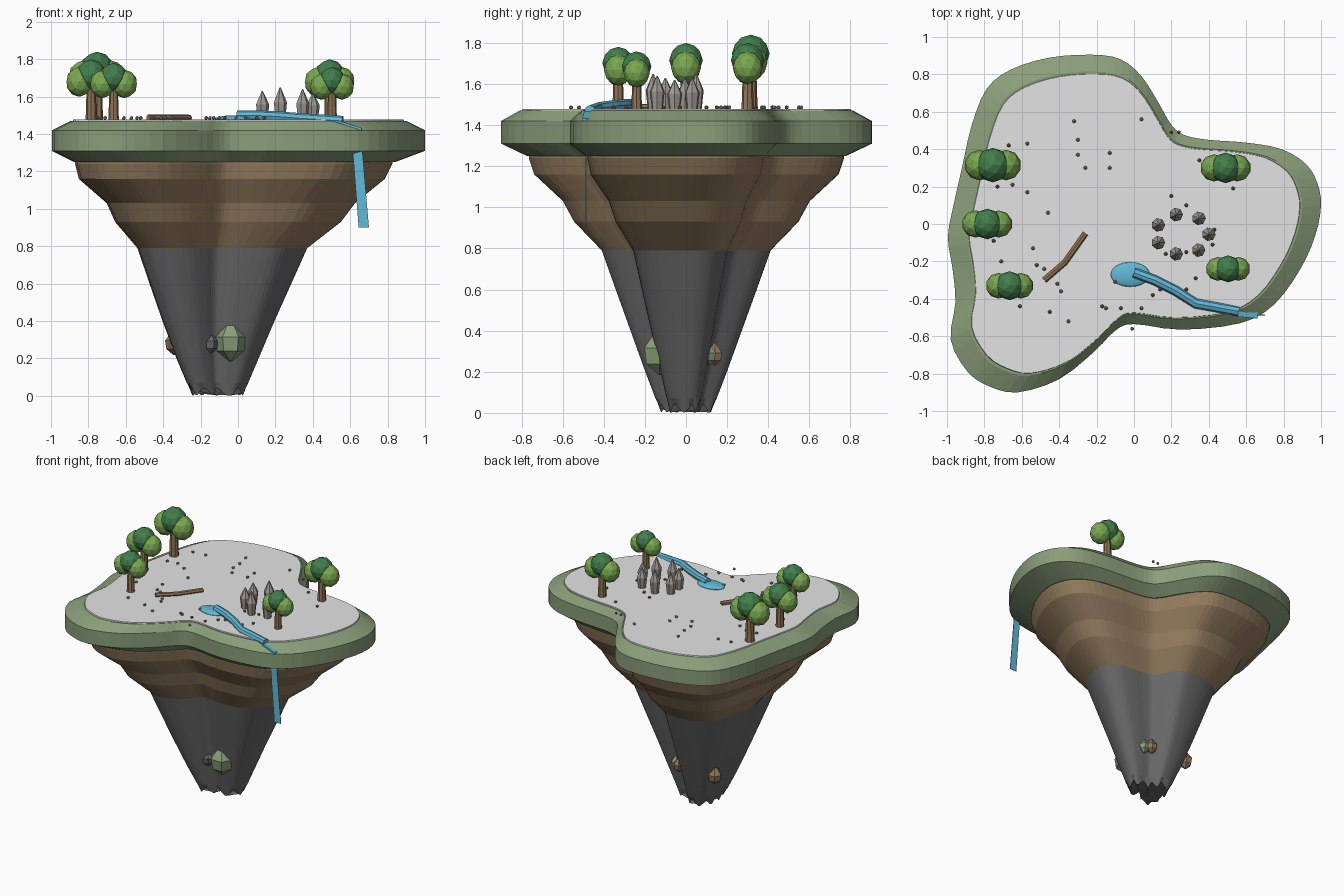
import bpy, bmesh, math, random
from mathutils import Vector, Matrix

if "Cube" in bpy.data.objects:
    bpy.data.objects.remove(bpy.data.objects["Cube"])

random.seed(4)


def mat(name, r, g, b):
    m = bpy.data.materials.new(name)
    lin = [(c / 255 / 12.92 if c < 11 else ((c / 255 + 0.055) / 1.055) ** 2.4) for c in (r, g, b)]
    m.diffuse_color = (*lin, 1)
    m.use_nodes = True
    m.node_tree.nodes["Principled BSDF"].inputs["Base Color"].default_value = m.diffuse_color
    return m


GRASS = mat("sage_green", 138, 158, 122)
EARTH = mat("earth_brown", 148, 124, 95)
ROCK = mat("dark_rock", 104, 104, 104)
GROUND = mat("pale_ground", 228, 228, 228)
BARK = mat("bark_brown", 146, 118, 86)
LEAF = mat("leaf_green", 122, 168, 80)
LEAF_DARK = mat("deep_green", 66, 126, 76)
WATER = mat("water_blue", 98, 184, 214)
STONE = mat("warm_stone", 158, 153, 146)


def finish(bm, name, material):
    bmesh.ops.recalc_face_normals(bm, faces=bm.faces)
    me = bpy.data.meshes.new(name)
    bm.to_mesh(me)
    bm.free()
    me.materials.append(material)
    ob = bpy.data.objects.new(name, me)
    bpy.context.collection.objects.link(ob)
    return ob


def loft(name, rings, material, caps=True):
    bm = bmesh.new()
    loops = [[bm.verts.new(p) for p in ring] for ring in rings]
    n = len(loops[0])
    for a, b in zip(loops, loops[1:]):
        for i in range(n):
            j = (i + 1) % n
            bm.faces.new((a[i], a[j], b[j], b[i]))
    if caps:
        bm.faces.new(loops[0])
        bm.faces.new(loops[-1])
    return finish(bm, name, material)


def spindle(name, x, y, profile, sides, material):
    """Stack of polygons given as (z, radius)."""
    rings = [[(x + r * math.cos(math.tau * i / sides), y + r * math.sin(math.tau * i / sides), z)
              for i in range(sides)] for z, r in profile]
    return loft(name, rings, material)


def ball(name, centre, size, material, sub=2):
    bm = bmesh.new()
    m = Matrix.Translation(centre) @ Matrix.Diagonal((*size, 1))
    bmesh.ops.create_icosphere(bm, subdivisions=sub, radius=1, matrix=m)
    return finish(bm, name, material)


def tube(name, pts, r, sides, material):
    pts = [Vector(p) for p in pts]
    rings = []
    for i, p in enumerate(pts):
        d = (pts[min(i + 1, len(pts) - 1)] - pts[max(i - 1, 0)]).normalized()
        u = d.cross(Vector((0, 0, 1))).normalized()
        v = u.cross(d)
        rings.append([p + r * (u * math.cos(math.tau * k / sides) + v * math.sin(math.tau * k / sides))
                      for k in range(sides)])
    return loft(name, rings, material)


# Three-lobed island outline, smoothed with a closed spline
KEYS = [(1.0, .10), (.98, .22), (.92, .32), (.79, .40), (.6, .435), (.4, .45), (.27, .475), (.20, .53),
        (.13, .65), (.04, .79), (-.07, .88), (-.22, .905), (-.45, .89), (-.66, .825), (-.79, .72),
        (-.87, .52), (-.92, .3), (-.965, .1), (-.995, -.07), (-.97, -.24), (-.955, -.42), (-.98, -.62),
        (-.89, -.79), (-.77, -.87), (-.62, -.9), (-.4, -.83), (-.21, -.68), (-.10, -.57), (0, -.535),
        (.25, -.565), (.57, -.53), (.75, -.43), (.89, -.24), (.97, -.06)]


def spline(keys, steps):
    out, n = [], len(keys)
    for i in range(n):
        p0, p1, p2, p3 = (Vector(keys[(i + k) % n]) for k in (-1, 0, 1, 2))
        for s in range(steps):
            t = s / steps
            out.append(.5 * (2 * p1 + (p2 - p0) * t + (2 * p0 - 5 * p1 + 4 * p2 - p3) * t * t
                             + (3 * p1 - p0 - 3 * p2 + p3) * t ** 3))
    return out


OUTLINE = spline(KEYS, 3)


def level(z, s, cx=0.0):
    return [(p.x * s + cx, p.y * s, z) for p in OUTLINE]


# Island body: grassy rim, earth steps, rock cone
loft("grass_rim", [level(1.47, .885), level(1.47, .90), level(1.42, 1), level(1.31, 1), level(1.25, .86, -.02)], GRASS)
loft("ground_top", [level(1.46, .89), level(1.478, .885)], GROUND)
loft("earth_layers", [level(1.26, .85, -.025), level(1.24, .85, -.025), level(1.16, .82, -.035),
                      level(1.03, .665, -.04), level(.93, .605, -.055), level(.79, .455, -.085)], EARTH)
tip = [(x, y, .022 + .02 * math.sin(i * .62) + random.uniform(-.002, .002))
       for i, (x, y, z) in enumerate(level(0, .14, -.11))]
loft("rock_cone", [level(.79, .455, -.085), level(.6, .38, -.095), level(.4, .30, -.105),
                   level(.2, .22, -.11), level(.07, .165, -.11), tip], ROCK)

# Crystals stuck in the rock cone
for n, (x, y, z, r, m) in enumerate([(-.04, -.13, .29, .085, GRASS), (-.15, -.14, .28, .045, ROCK),
                                     (-.34, .14, .28, .05, EARTH), (-.04, .14, .28, .04, EARTH),
                                     (0, .11, .28, .04, GRASS)]):
    spindle(f"crystal_{n}", x, y, [(z - r * 1.25, .004), (z - r * .6, r * .85), (z + r * .3, r),
                                   (z + r * 1.55, .004)], 6, m)

# Trees: trunk, two side clumps, one taller middle clump
for n, (x, y, s) in enumerate([(-.755, .315, 1), (-.785, 0, .89), (-.665, -.33, .84),
                               (.49, .30, .89), (.503, -.24, .78)]):
    spindle(f"trunk_{n}", x, y, [(1.46, .034 * s), (1.47 + .25 * s, .026 * s)], 8, BARK)
    for side in (-1, 1):
        ball(f"side_leaves_{n}", (x + side * .07 * s, y, 1.47 + .235 * s),
             (.082 * s, .082 * s, .09 * s), LEAF)
    ball(f"top_leaves_{n}", (x, y, 1.47 + .277 * s), (.09 * s, .092 * s, .093 * s), LEAF_DARK)

# Ring of standing stones
for n, (x, y, h) in enumerate([(.13, -.005, .16), (.225, .05, .18), (.347, .03, .16), (.4, -.055, .15),
                               (.345, -.14, .17), (.225, -.16, .18), (.13, -.1, .16)]):
    spindle(f"standing_stone_{n}", x, y, [(1.46, .025), (1.47 + h * .55, .037), (1.47 + h, .003)], 7, STONE)

# Pond, stream and waterfall
ball("pond", (-.02, -.27, 1.48), (.105, .066, .02), WATER, 3)
tube("stream", [(0, -.26, 1.5), (.11, -.30, 1.499), (.22, -.355, 1.494), (.33, -.425, 1.485),
                (.56, -.467, 1.47)], .027, 8, WATER)
loft("stream_lip", [[(.55, -.495, z), (.55, -.445, z), (.66, -.465, z - .035), (.66, -.505, z - .035)]
                    for z in (1.455, 1.468)], WATER)
loft("waterfall", [[(.603, y, 1.44), (.655, y, 1.43), (.70, y, .9), (.645, y, .9)]
                   for y in (-.488, -.484)], WATER)

# Fallen log
tube("fallen_log", [(-.48, -.30, 1.487), (-.37, -.205, 1.487), (-.26, -.05, 1.487)], .017, 7, BARK)

# Scattered pebbles
PEBBLES = [(-.32, .55), (-.3, .45), (-.3, .37), (-.26, .3), (-.13, .38), (-.13, .3), (-.57, .43), (-.67, .42),
           (-.65, .21), (-.57, .17), (-.46, .06), (-.73, .2), (-.54, -.13), (-.52, -.22), (-.48, -.24),
           (-.41, -.32), (-.39, -.36), (-.71, -.2), (-.75, -.09), (-.61, -.44), (-.45, -.47), (-.35, -.52),
           (-.17, -.44), (-.15, -.45), (-.07, -.45), (.04, -.45), (-.01, -.56), (.1, -.38), (.04, .56),
           (.2, .49), (.24, .49), (.35, .34), (.53, .19), (.2, .15), (.28, .1), (.17, -.16), (.28, -.15),
           (.33, -.29), (.28, -.35), (.42, -.11), (.43, -.03), (-.1, -.31), (.14, -.35)]
for n, (x, y) in enumerate(PEBBLES):
    brown = x > .08 or n in (7, 11, 13, 18, 19, 20, 22, 24)
    ball(f"pebble_{n}", (x, y, 1.486), (.011, .011, .011), BARK if brown else STONE, 1)
